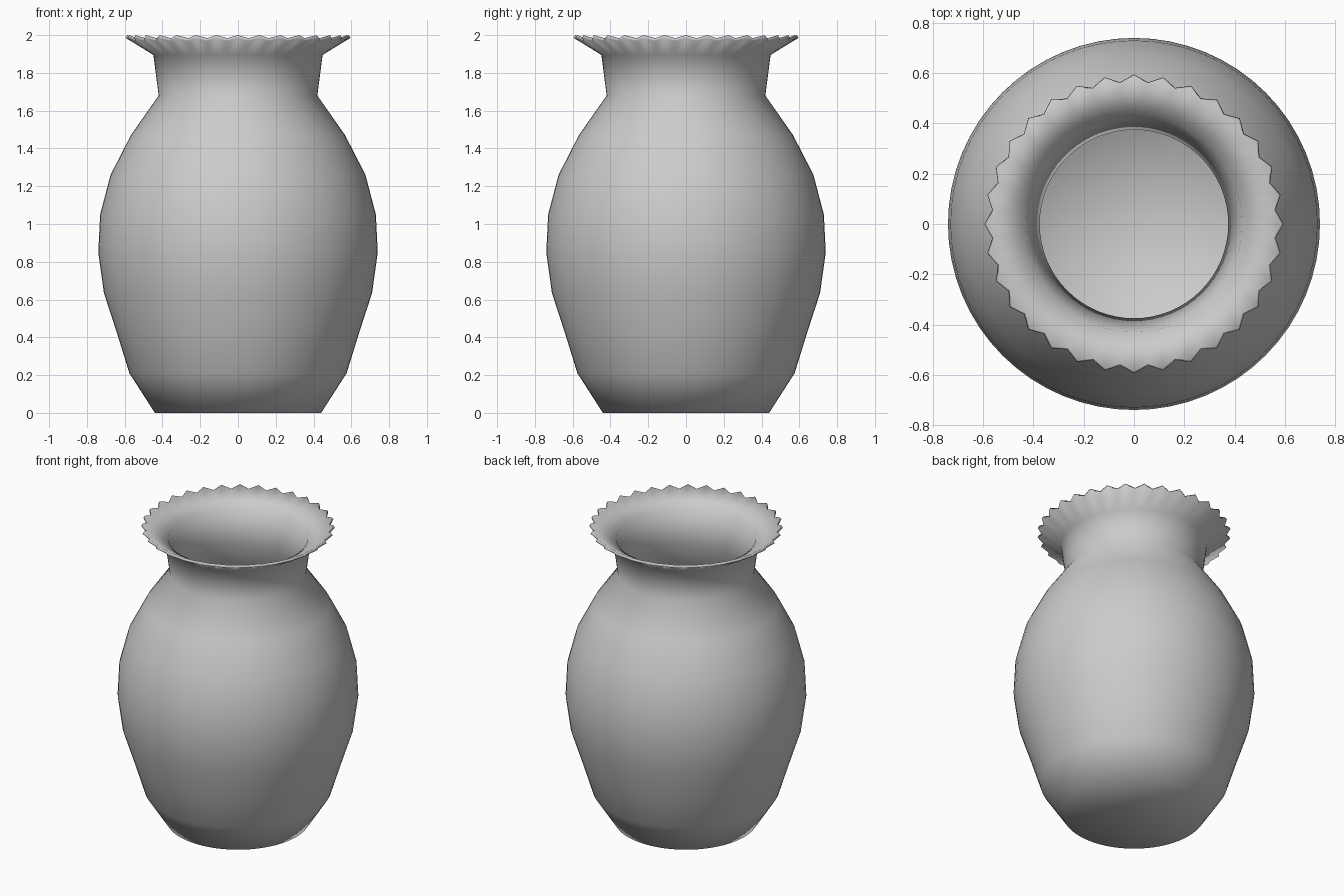
import bpy, bmesh
from math import cos, sin, pi

if "Cube" in bpy.data.objects:
    bpy.data.objects.remove(bpy.data.objects["Cube"])

SIDES = 64

# (radius, height) from the base up the outside, over the rim and down the inside
outer = [(0.44, 0.0), (0.575, 0.21), (0.64, 0.42), (0.71, 0.635), (0.74, 0.85),
         (0.73, 1.05), (0.675, 1.26), (0.567, 1.47), (0.42, 1.68), (0.448, 1.895)]
rim = [(0.595, 1.985), (0.587, 2.0)]
inner = [(0.43, 1.91), (0.375, 1.69), (0.53, 1.445), (0.632, 1.24), (0.686, 1.04),
         (0.696, 0.85), (0.667, 0.645), (0.6, 0.435), (0.535, 0.23), (0.42, 0.04)]


def ring(bm, r, z, teeth=False):
    """One ring of the vase; every second rim vertex is pulled in along the flare."""
    verts = []
    for i in range(SIDES):
        a = 2 * pi * i / SIDES
        notch = teeth and i % 2
        rr, zz = (r - 0.029, z - 0.016) if notch else (r, z)
        verts.append(bm.verts.new((rr * cos(a), rr * sin(a), zz)))
    return verts


bm = bmesh.new()
rings = [ring(bm, r, z) for r, z in outer]
rings += [ring(bm, r, z, True) for r, z in rim]
rings += [ring(bm, r, z) for r, z in inner]

# Walls
for lo, hi in zip(rings, rings[1:]):
    for i in range(SIDES):
        j = (i + 1) % SIDES
        bm.faces.new((lo[i], lo[j], hi[j], hi[i]))

# Underside and inner floor, closed as fans
for loop, z in ((rings[0], 0.0), (rings[-1], 0.04)):
    centre = bm.verts.new((0, 0, z))
    for i in range(SIDES):
        bm.faces.new((centre, loop[i], loop[(i + 1) % SIDES]))

bmesh.ops.recalc_face_normals(bm, faces=bm.faces)
for f in bm.faces:
    f.smooth = True

mesh = bpy.data.meshes.new("vase")
bm.to_mesh(mesh)
bm.free()
bpy.context.collection.objects.link(bpy.data.objects.new("vase", mesh))
